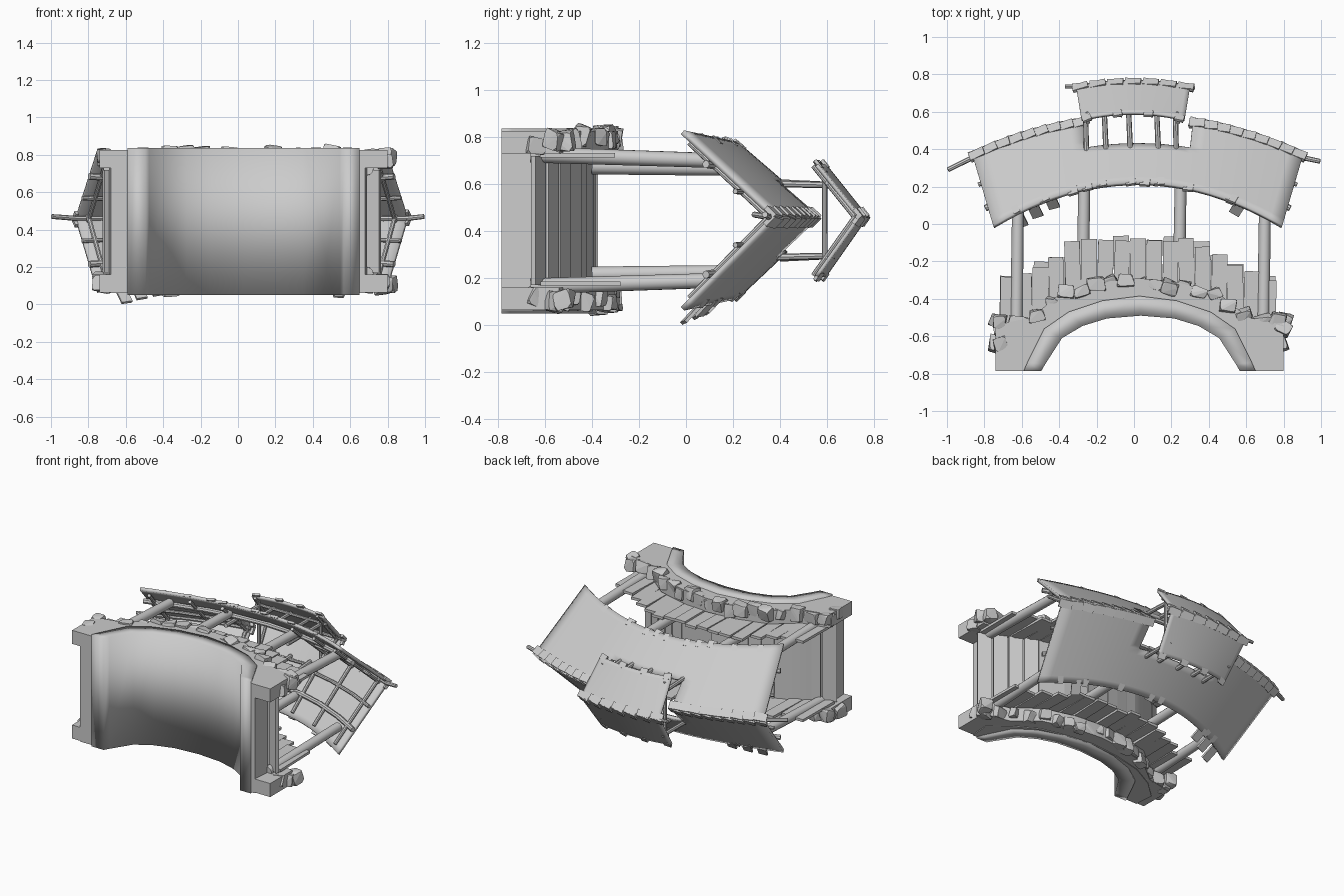
import bpy, bmesh, math, random
from mathutils import Vector, Matrix

random.seed(4)
if "Cube" in bpy.data.objects:
    bpy.data.objects.remove(bpy.data.objects["Cube"])

GREY = bpy.data.materials.new("plain grey")
GREY.use_nodes = True
GREY.diffuse_color = (0.6, 0.6, 0.6, 1)
GREY.node_tree.nodes["Principled BSDF"].inputs["Base Color"].default_value = (0.6, 0.6, 0.6, 1)
MID = 0.445          # centre plane of the bridge across its width


def finish(name, bm, smooth=None, thickness=0):
    bmesh.ops.recalc_face_normals(bm, faces=bm.faces)
    mesh = bpy.data.meshes.new(name)
    bm.to_mesh(mesh)
    bm.free()
    obj = bpy.data.objects.new(name, mesh)
    bpy.context.collection.objects.link(obj)
    mesh.materials.append(GREY)
    if thickness:
        mod = obj.modifiers.new("thickness", "SOLIDIFY")
        mod.thickness, mod.offset = thickness, 0
    if smooth:
        bpy.ops.object.select_all(action="DESELECT")
        obj.select_set(True)
        bpy.context.view_layer.objects.active = obj
        bpy.ops.object.shade_smooth_by_angle(angle=math.radians(smooth))


def box(bm, centre, size, rot):
    m = Matrix.Translation(centre) @ rot @ Matrix.Diagonal((*size, 1))
    bmesh.ops.create_cube(bm, size=1, matrix=m)


def pole(bm, a, b, r, sides=8):
    a, b = Vector(a), Vector(b)
    m = Matrix.Translation((a + b) / 2) @ (b - a).to_track_quat("Z", "Y").to_matrix().to_4x4()
    bmesh.ops.create_cone(bm, cap_ends=True, segments=sides, radius1=r, radius2=r * 0.92,
                          depth=(b - a).length, matrix=m)


def chain(bm, pts, r):
    for a, b in zip(pts, pts[1:]):
        pole(bm, a, b, r)


def rock(bm, centre, size):
    """Chunky stone: a cube with its corners knocked about and chamfered."""
    turn = Matrix.Rotation(random.uniform(-.5, .5), 3, "Z") @ Matrix.Rotation(random.uniform(-.3, .3), 3, "X")
    vs = []
    for i in range(8):
        corner = Vector([(1 if i >> k & 1 else -1) * random.uniform(.65, 1) * size[k] for k in range(3)])
        for k in range(3):
            p = corner.copy()
            p[k] *= random.uniform(.5, .8)
            vs.append(bm.verts.new(Vector(centre) + turn @ p))
    hull = bmesh.ops.convex_hull(bm, input=vs)
    bmesh.ops.delete(bm, geom=list({v for v in hull["geom_interior"] if isinstance(v, bmesh.types.BMVert)}),
                     context="VERTS")


def mirrored(half, cx):
    """Half a curve, foot to crown, completed on the other side."""
    return [(cx - x, y) for x, y in half] + [(cx + x, y) for x, y in half[-2::-1]]


def band(name, low, high, z0, z1, smooth):
    """Solid between two curves, extruded across the width."""
    bm = bmesh.new()
    rings = [[bm.verts.new(p) for p in ((*a, z0), (*b, z0), (*b, z1), (*a, z1))]
             for a, b in zip(low, high)]
    for p, q in zip(rings, rings[1:]):
        for i in range(4):
            bm.faces.new((p[i], p[i - 1], q[i - 1], q[i]))
    bm.faces.new(rings[0])
    bm.faces.new(rings[-1])
    finish(name, bm, smooth)


def along(curve, x):
    """Height and slope angle of a curve at x."""
    for (x0, y0), (x1, y1) in zip(curve, curve[1:]):
        if x0 <= x <= x1 and x1 > x0:
            return y0 + (y1 - y0) * (x - x0) / (x1 - x0), math.atan2(y1 - y0, x1 - x0)
    return (curve[0][1], 0) if x < curve[0][0] else (curve[-1][1], 0)


# Arch, roadway and parapet walls
soffit = mirrored([(.53, -.785), (.51, -.75), (.42, -.61), (.31, -.545), (.18, -.505), (0, -.49)], .035)
rim = mirrored([(.62, -.785), (.6, -.74), (.51, -.56), (.38, -.47), (.2, -.41), (0, -.385)], .03)
road = mirrored([(.68, -.785), (.69, -.65), (.57, -.54), (.4, -.45), (.2, -.405), (0, -.384)], 0)
wall = mirrored([(.77, -.785), (.77, -.54), (.58, -.5), (.42, -.37), (.2, -.31), (0, -.29)], .03)
band("arch", soffit, rim, .05, .835, 95)
band("roadway", rim, road, .06, .82, 40)
for side, s in (("left", 1), ("right", -1)):
    z = sorted((MID + s * .285, MID + s * .38))
    band("parapet_" + side, rim, wall, *z, 30)

# Deck planks stepping over the hump
deck = mirrored([(.73, -.65), (.57, -.55), (.4, -.46), (.2, -.415), (0, -.395)], .02)
bm = bmesh.new()
for i in range(17):
    x = -.68 + i * .0875
    y, a = along(deck, x)
    box(bm, (x, y + .005, MID), (.09, .022, .55),
        Matrix.Rotation(a + random.uniform(-.06, .06), 4, "Z"))
finish("deck_planks", bm)

# Upright fence boards inside both parapets
tops = mirrored([(.74, -.3), (.6, -.26), (.42, -.15), (.32, -.08), (.2, -.075), (0, -.075)], .02)
bm = bmesh.new()
for s in (1, -1):
    for i in range(17):
        x = -.675 + i * .087
        top = along(tops, x)[0] + random.uniform(-.025, .012)
        foot = along(deck, x)[0] + .01
        box(bm, (x, (top + foot) / 2, MID + s * random.uniform(.265, .278)),
            (random.uniform(.08, .088), top - foot, .018),
            Matrix.Rotation(random.uniform(-.04, .04), 4, "Z"))
finish("fence_boards", bm)

# Loose stones on the parapets and heaped at the four corners
bm = bmesh.new()
for s in (1, -1):
    for i in range(15):
        x = -.52 + i * .079
        y = along(wall, x)[0] + random.uniform(-.03, 0)
        r = random.uniform(.028, .045)
        rock(bm, (x, y, MID + s * random.uniform(.325, .365)), (r * 1.2, r * .9, r * 1.2))
    for x, out in ((-.71, -1), (.77, 1)):
        for y in (-.52, -.56, -.64):
            r = random.uniform(.038, .05)
            rock(bm, (x + out * random.uniform(-.01, .03), y, MID + s * random.uniform(.31, .36)), (r, r, r))
        rock(bm, (x - out * .09, -.525, MID + s * .34), (.06, .035, .045))
finish("stones", bm)


class Roof:
    """Gable with a drooping ridge, flaring at its ends; u runs along it, t from ridge to eave."""
    def __init__(self, *values):
        self.cx, self.half, self.taper, self.ridge, self.droop, self.drop, self.depth, self.flare = values

    def at(self, u, t, s, under=0):
        spread = self.depth + self.flare * u * u
        return Vector((self.cx + u * (self.half - self.taper * t),
                       self.ridge - self.droop * u * u * (1 + .15 * t) - self.drop * t - under * .7,
                       MID + .015 * (1 - t) + s * (spread * t - under * .7)))

    def skin(self, bm, s, gap=0, gap_t=0, n=24, k=12):
        grid = [[bm.verts.new(self.at(-1 + 2 * i / n, j / k, s)) for j in range(k + 1)]
                for i in range(n + 1)]
        for i in range(n):
            for j in range(k):
                if abs((i + .5) * 2 / n - 1) > gap or (j + .5) / k > gap_t:
                    bm.faces.new((grid[i][j], grid[i + 1][j], grid[i + 1][j + 1], grid[i][j + 1]))
        loose = [v for v in bm.verts if not v.link_faces]
        bmesh.ops.delete(bm, geom=loose, context="VERTS")

    def tile(self, bm, u, t, s, size):
        p = self.at(u, t, s, -.004)
        du = (self.at(u + .01, t, s, -.004) - p).normalized()
        dt = self.at(u, t + .1, s, -.004) - p
        dt = (dt - du * dt.dot(du)).normalized()
        rot = Matrix((du, dt, du.cross(dt))).transposed().to_4x4()
        tilt = Matrix.Rotation(random.uniform(-.12, .12), 4, "Z") @ Matrix.Rotation(.12, 4, "Y")
        box(bm, p, size, rot @ tilt)


main = Roof(.02, .885, .115, .575, .2, .36, .325, .05)
upper = Roof(-.005, .305, .03, .765, .03, .175, .235, 0)

# Roof skins, the lower one open under the lantern
bm = bmesh.new()
for s in (1, -1):
    main.skin(bm, s, .333, .417)
finish("main_roof", bm, 35, .022)
bm = bmesh.new()
for s in (1, -1):
    upper.skin(bm, s)
finish("lantern_roof", bm, 35, .016)

# Ragged tiles along eaves and ridges, a few hanging loose on one side
bm = bmesh.new()
for s in (1, -1):
    for i in range(20):
        if random.random() < .45:
            main.tile(bm, -.95 + i * .1, random.uniform(.95, .99), s, (.055, .05, .016))
    for i in range(9):
        for e in (-1, 1):
            main.tile(bm, e * (.36 + i * .077), .04, s, (.085, .055, .022))
    for i in range(7):
        upper.tile(bm, -.93 + i * .31, .05, s, (.085, .045, .018))
        if i % 2 == 0:
            upper.tile(bm, -.9 + i * .3, 1, s, (.05, .04, .014))
for u, t in ((-.83, 1.1), (-.72, 1.07), (-.6, 1.04), (.7, 1.05)):
    main.tile(bm, u, t, -1, (.06, .1, .014))
finish("edge_tiles", bm)

# Posts carrying the roof, the middle ones standing just inside the fence
bm = bmesh.new()
for s in (1, -1):
    for x, foot, top, inset in ((-.63, -.66, .13, 0), (.69, -.66, .11, 0),
                                (-.275, -.4, .28, .05), (.24, -.4, .28, .05)):
        pole(bm, (x, foot, MID + s * (.28 - inset)), (x + .01, top, MID + s * (.255 - inset * .7)), .034, 12)
finish("posts", bm, 40)

# Purlins, rafters and ridge poles
bm = bmesh.new()
for s in (1, -1):
    for us in ((-1.01, -.8, -.55, -.33), (.33, .55, .8, 1.01)):
        chain(bm, [main.at(u, .36, s, .03) for u in us], .012)
    chain(bm, [main.at(u, .68, s, .03) for u in (-1.01, -.8, -.55, -.33, 0, .33, .55, .8, 1.01)], .018)
    for u in (-.93, -.62, -.35, .35, .62, .93):
        pole(bm, main.at(u, .03, s, .035), main.at(u, .95, s, .03), .013)
for us, tip in (((-.33, -.6, -.85, -1), (-.995, .29, .47)), ((.33, .6, .85, 1), (.995, .335, .47))):
    chain(bm, [main.at(u, 0, 0, .03) for u in us] + [Vector(tip)], .014)
finish("roof_frame", bm, 40)

# Lantern frame: struts, ties and ridge pole
bm = bmesh.new()
for s in (1, -1):
    for x in (-.25, -.15, -.02, .13, .23):
        pole(bm, (x, .22 if abs(x) > .2 else .4, MID + s * .16), (x - .01, .63, MID + s * .15), .015)
    for u in (-.88, .88):
        pole(bm, upper.at(u, 0, s, .02), upper.at(u, 1.05, s, .02), .011)
    pole(bm, (-.28, .6, MID + s * .16), (.27, .6, MID + s * .16), .011)
for x in (-.25, .23):
    pole(bm, (x, .59, MID - .19), (x, .59, MID + .21), .012)
pole(bm, (-.37, .735, .46), (.325, .73, .46), .011)
finish("lantern_frame", bm, 40)
